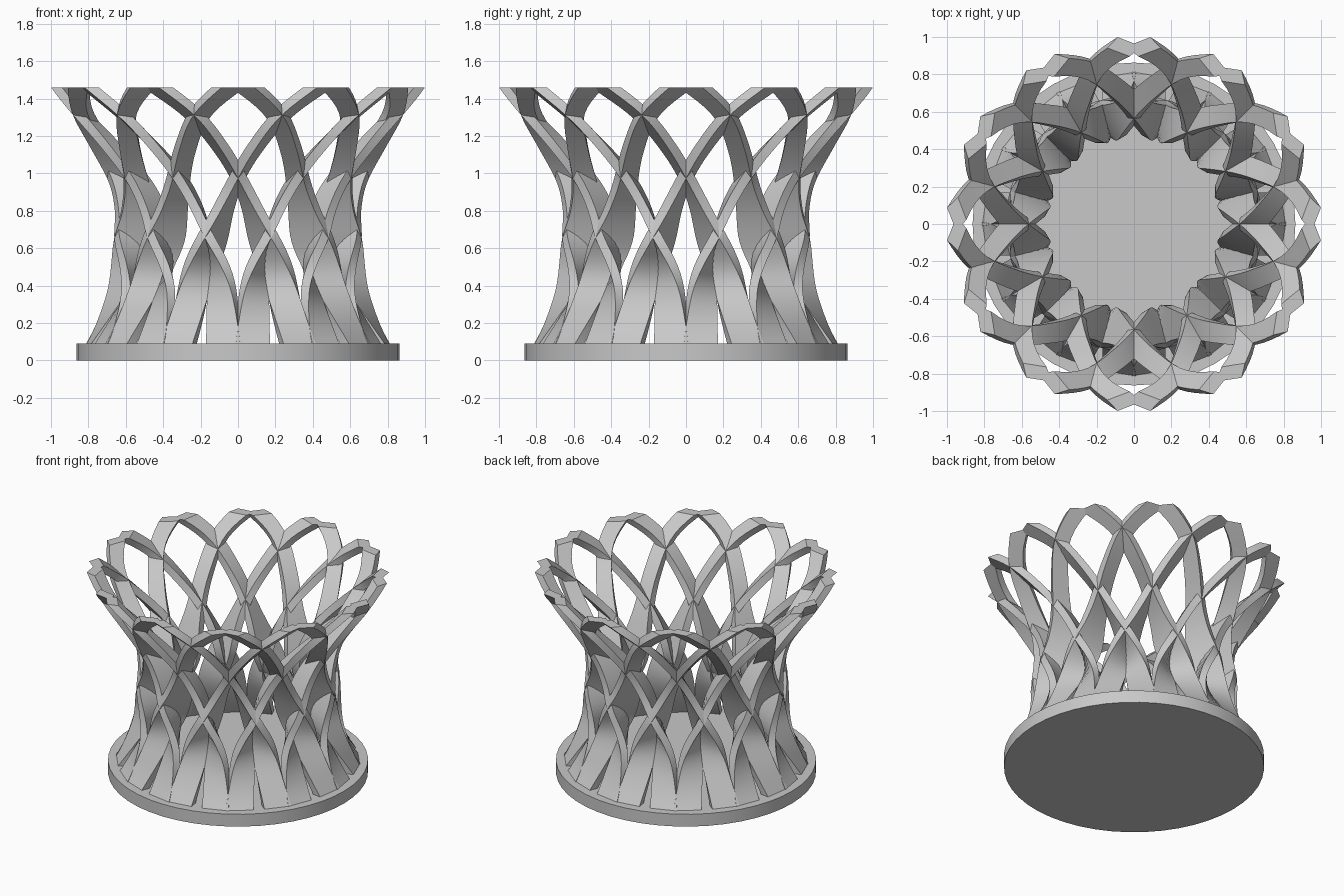
import bpy, bmesh, math

if "Cube" in bpy.data.objects:
    bpy.data.objects.remove(bpy.data.objects["Cube"])

RIM, COUNT, ROWS, THICK = 1.46, 12, 44, 0.05

gray = bpy.data.materials.new("light_gray")
gray.diffuse_color = (0.58, 0.58, 0.58, 1)
gray.use_nodes = True
gray.node_tree.nodes["Principled BSDF"].inputs["Base Color"].default_value = gray.diffuse_color

# Ribbon stations: height, upper edge angle and radius, lower edge angle and radius
STATIONS = [
    (0.05, -1.0, 0.835, 12.0, 0.83),
    (0.18, 0.0, 0.765, 13.2, 0.74),
    (0.37, 3.0, 0.70, 15.8, 0.61),
    (0.50, 7.5, 0.685, 18.8, 0.52),
    (0.65, 14.8, 0.685, 23.5, 0.475),
    (0.80, 22.0, 0.665, 27.5, 0.50),
    (0.95, 29.0, 0.69, 33.0, 0.565),
    (1.13, 36.7, 0.79, 41.5, 0.70),
    (1.31, 44.8, 0.912, 50.5, 0.855),
    (1.46, 55.0, 1.003, 62.5, 0.95),
    (1.56, 62.0, 1.06, 72.0, 1.01),
]


def sample(z):
    """Smooth interpolation of the stations at height z."""
    n = len(STATIONS)
    i = max(k for k in range(n - 1) if STATIONS[k][0] <= z + 1e-9)

    def slope(k, c):
        a, b = STATIONS[max(k - 1, 0)], STATIONS[min(k + 1, n - 1)]
        return (b[c] - a[c]) / (b[0] - a[0])

    p, q = STATIONS[i], STATIONS[i + 1]
    h = q[0] - p[0]
    u = (z - p[0]) / h
    return [(2*u**3 - 3*u*u + 1) * p[c] + (u**3 - 2*u*u + u) * h * slope(i, c)
            + (3*u*u - 2*u**3) * q[c] + (u**3 - u*u) * h * slope(i + 1, c)
            for c in range(1, 5)]


def ribbon_mesh(side):
    """Curved ribbon rising from foot to rim; side=-1 gives the mirrored one."""
    bm = bmesh.new()
    rows = []
    z0, z1 = STATIONS[0][0], STATIONS[-1][0]
    for k in range(ROWS + 1):
        z = z0 + (z1 - z0) * k / ROWS
        a0, r0, a1, r1 = sample(z)
        ends = [(r * math.sin(math.radians(a)) * side, -r * math.cos(math.radians(a)))
                for a, r in ((a0, r0), (a1, r1))]
        rows.append([bm.verts.new((x, y, z)) for x, y in ends])
    for lo, hi in zip(rows, rows[1:]):
        f = [lo[0], lo[1], hi[1], hi[0]]
        bm.faces.new(f if side > 0 else f[::-1])
    # thickness towards the inside
    bm.normal_update()
    outer = list(bm.verts)
    normals = {v: v.normal.copy() for v in outer}
    inner = {v: bm.verts.new(v.co - normals[v] * THICK) for v in outer}
    for f in list(bm.faces):
        bm.faces.new([inner[v] for v in reversed(f.verts)])
    for e in [e for e in bm.edges if len(e.link_faces) == 1 and e.verts[0] in inner]:
        a, b = e.verts
        bm.faces.new((a, b, inner[b], inner[a]))
    # level cuts at the rim and just inside the base
    for z, up in ((RIM, 1), (0.06, -1)):
        cut = bmesh.ops.bisect_plane(bm, geom=bm.verts[:] + bm.edges[:] + bm.faces[:],
                                     plane_co=(0, 0, z), plane_no=(0, 0, up), clear_outer=True)
        edges = [g for g in cut["geom_cut"] if isinstance(g, bmesh.types.BMEdge)]
        bmesh.ops.holes_fill(bm, edges=edges)
    bmesh.ops.recalc_face_normals(bm, faces=bm.faces[:])
    me = bpy.data.meshes.new("ribbon")
    bm.to_mesh(me)
    bm.free()
    me.materials.append(gray)
    return me


def smooth(obj):
    bpy.ops.object.select_all(action='DESELECT')
    obj.select_set(True)
    bpy.context.view_layer.objects.active = obj
    bpy.ops.object.shade_smooth_by_angle(angle=math.radians(30))


# Round base
bpy.ops.mesh.primitive_cylinder_add(vertices=48, radius=0.863, depth=0.09, location=(0, 0, 0.045))
base = bpy.context.object
base.name = "base_disc"
base.data.materials.append(gray)
smooth(base)

# Crossing ribbons, twelve in each direction
for side, label in ((1, "right_ribbon"), (-1, "left_ribbon")):
    me = ribbon_mesh(side)
    for k in range(COUNT):
        ob = bpy.data.objects.new(f"{label}_{k + 1}", me)
        ob.rotation_euler.z = 2 * math.pi * k / COUNT
        bpy.context.collection.objects.link(ob)
        if k == 0:
            smooth(ob)
